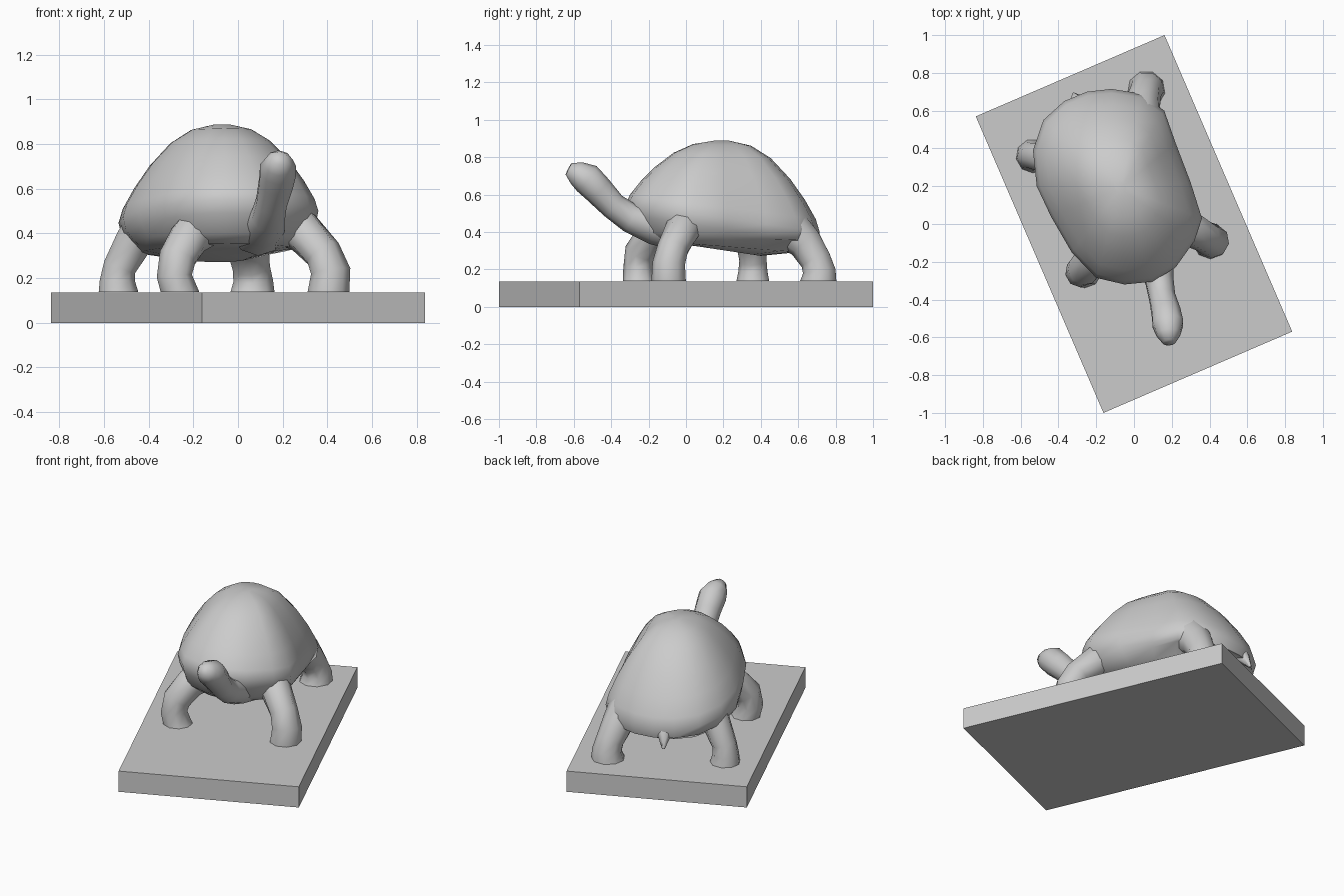
import bpy, bmesh, math
from mathutils import Vector

if "Cube" in bpy.data.objects:
    bpy.data.objects.remove(bpy.data.objects["Cube"])


def finish(name, bm, angle=60):
    bmesh.ops.recalc_face_normals(bm, faces=bm.faces)
    mesh = bpy.data.meshes.new(name)
    bm.to_mesh(mesh)
    bm.free()
    ob = bpy.data.objects.new(name, mesh)
    bpy.context.collection.objects.link(ob)
    bpy.ops.object.select_all(action='DESELECT')
    ob.select_set(True)
    bpy.context.view_layer.objects.active = ob
    bpy.ops.object.shade_smooth_by_angle(angle=math.radians(angle))
    return ob


def loft(name, rings):
    """Skin a list of equal-length point rings and cap both ends."""
    bm = bmesh.new()
    loops = [[bm.verts.new(p) for p in ring] for ring in rings]
    n = len(loops[0])
    for a, b in zip(loops, loops[1:]):
        for i in range(n):
            j = (i + 1) % n
            bm.faces.new((a[i], a[j], b[j], b[i]))
    bm.faces.new(loops[0])
    bm.faces.new(loops[-1])
    return finish(name, bm)


def limb(name, path, foot=False, sides=9):
    """Tapered tube along (x, y, z, radius) points; feet end flat."""
    pts = [Vector(p[:3]) for p in path]
    rings = []
    for k, p in enumerate(pts):
        t = (pts[min(k + 1, len(pts) - 1)] - pts[max(k - 1, 0)]).normalized()
        if foot and k == len(pts) - 1:
            t = Vector((0, 0, -1))
        u = t.cross(Vector((1, 0, 0))).normalized()
        v = t.cross(u)
        r = path[k][3]
        rings.append([p + r * (math.cos(a) * u + math.sin(a) * v)
                      for a in (2 * math.pi * i / sides for i in range(sides))])
    return loft(name, rings)


# Plinth, turned under the animal
bpy.ops.mesh.primitive_cube_add(size=1, location=(0, 0, 0.0675),
                                rotation=(0, 0, math.radians(23.3)))
plinth = bpy.context.object
plinth.name = "base_slab"
plinth.scale = (1.088, 1.709, 0.135)

# Shell outline seen from above
outline = [(-0.12, 0.715), (0.04, 0.69), (0.16, 0.60), (0.22, 0.43), (0.30, 0.22),
           (0.36, 0.03), (0.32, -0.09), (0.22, -0.23), (0.10, -0.305), (-0.05, -0.32),
           (-0.20, -0.285), (-0.33, -0.15), (-0.44, 0.04), (-0.515, 0.20),
           (-0.535, 0.39), (-0.48, 0.55), (-0.37, 0.65), (-0.25, 0.70)]
CX, CY, TOP = -0.07, 0.19, 0.888


def rim(y):
    return 0.505 - 0.147 * y


def ring(scale, height):
    return [(CX + (x - CX) * scale, CY + (y - CY) * scale, height(y)) for x, y in outline]


# Domed shell and the skirt curling under to the belly
dome = [(0.08, 1.0), (0.3, 0.945), (0.5, 0.81), (0.7, 0.58), (0.85, 0.35), (0.96, 0.14), (1, 0)]
rings = [ring(s, lambda y, f=f: rim(y) + f * (TOP - rim(y))) for s, f in dome]
rings += [ring(0.97, lambda y: rim(y) - 0.06),
          ring(0.90, lambda y: 0.385 - 0.05 * y),
          ring(0.78, lambda y: 0.335 - 0.06 * y),
          ring(0.40, lambda y: 0.315 - 0.06 * y)]
loft("shell_and_belly", rings)

# Four legs
limb("front_right_leg", [(0.16, 0.03, 0.45, 0.10), (0.29, -0.02, 0.41, 0.095),
                         (0.38, -0.07, 0.31, 0.085), (0.415, -0.09, 0.23, 0.09),
                         (0.405, -0.09, 0.138, 0.095)], True)
limb("front_left_leg", [(-0.15, -0.08, 0.44, 0.11), (-0.22, -0.18, 0.38, 0.09),
                        (-0.27, -0.245, 0.29, 0.085), (-0.285, -0.255, 0.21, 0.08),
                        (-0.26, -0.25, 0.138, 0.088)], True)
limb("rear_left_leg", [(-0.40, 0.33, 0.46, 0.10), (-0.47, 0.35, 0.36, 0.085),
                       (-0.53, 0.36, 0.25, 0.075), (-0.54, 0.36, 0.19, 0.08),
                       (-0.535, 0.36, 0.138, 0.09)], True)
limb("rear_right_leg", [(0.03, 0.54, 0.43, 0.12), (0.045, 0.64, 0.34, 0.095),
                        (0.06, 0.695, 0.25, 0.085), (0.068, 0.715, 0.19, 0.09),
                        (0.065, 0.71, 0.138, 0.10)], True)

# Raised neck and head
limb("neck_and_head", [(0.09, -0.05, 0.43, 0.13), (0.11, -0.18, 0.44, 0.105),
                       (0.135, -0.30, 0.475, 0.078), (0.15, -0.39, 0.54, 0.072),
                       (0.17, -0.47, 0.625, 0.080), (0.18, -0.53, 0.685, 0.085),
                       (0.183, -0.585, 0.715, 0.065), (0.186, -0.628, 0.737, 0.034)], sides=10)

# Short tail
limb("tail", [(-0.27, 0.58, 0.42, 0.06), (-0.30, 0.655, 0.36, 0.04),
              (-0.32, 0.69, 0.29, 0.008)], sides=6)
